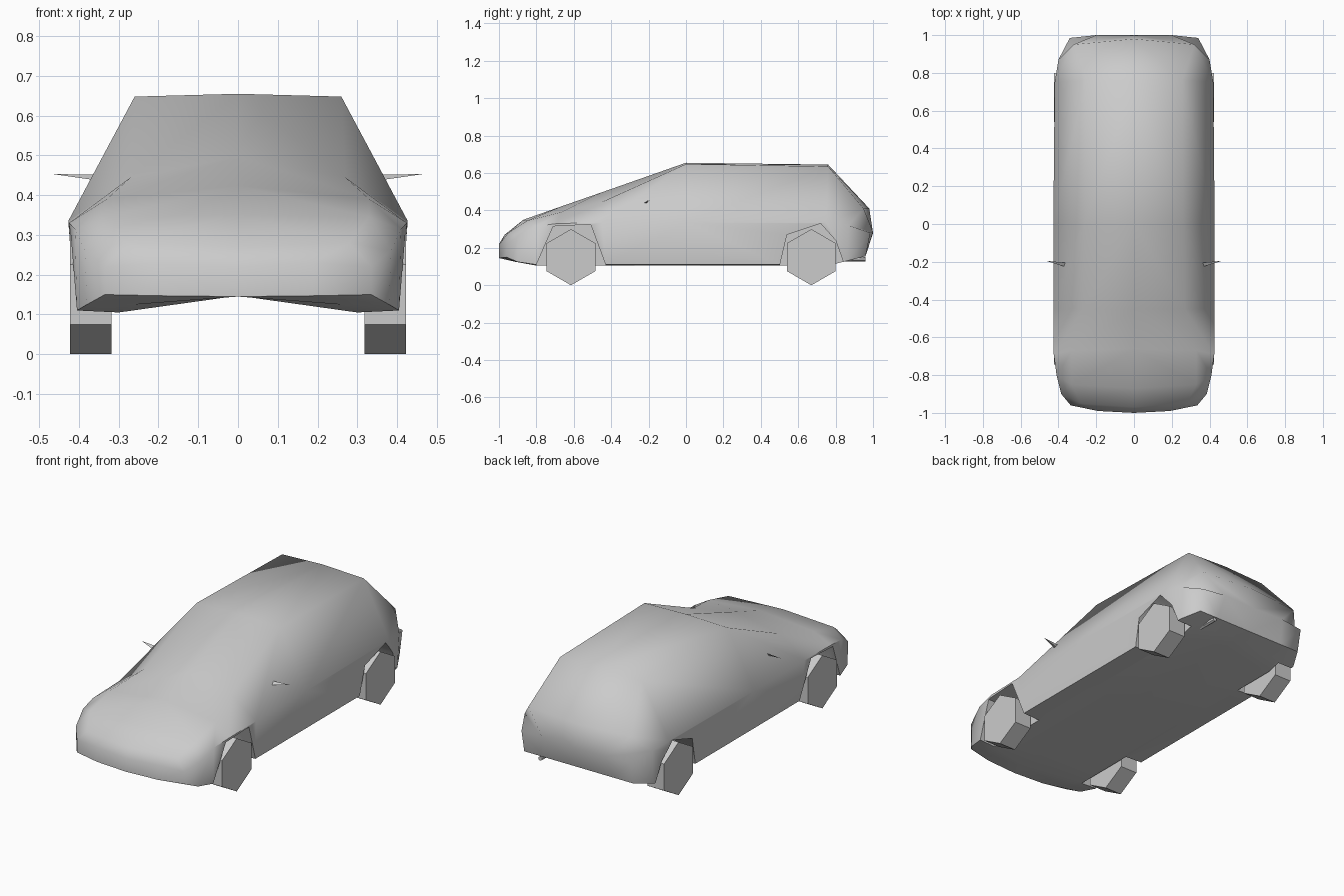
import bpy, bmesh, math

if "Cube" in bpy.data.objects:
    bpy.data.objects.remove(bpy.data.objects["Cube"])


def new_object(name, bm):
    bmesh.ops.remove_doubles(bm, verts=bm.verts, dist=0.0005)
    bmesh.ops.recalc_face_normals(bm, faces=bm.faces)
    mesh = bpy.data.meshes.new(name)
    bm.to_mesh(mesh)
    bm.free()
    obj = bpy.data.objects.new(name, mesh)
    bpy.context.collection.objects.link(obj)
    return obj


def prism(name, outline, x0, x1):
    """Extrude a (y, z) outline along x."""
    bm = bmesh.new()
    a = [bm.verts.new((x0, y, z)) for y, z in outline]
    b = [bm.verts.new((x1, y, z)) for y, z in outline]
    bm.faces.new(a)
    bm.faces.new(b)
    n = len(a)
    for i in range(n):
        bm.faces.new((a[i], a[(i + 1) % n], b[(i + 1) % n], b[i]))
    return new_object(name, bm)


# Half sections, nose to tail: sill, belt line, top edge, top centre
sides = [
    [(.335, -.96, .15), (.335, -.96, .22), (.19, -.99, .23), (0, -1, .22)],
    [(.38, -.90, .125), (.385, -.90, .26), (.28, -.95, .28), (0, -.97, .27)],
    [(.405, -.80, .11), (.41, -.80, .315), (.33, -.85, .345), (0, -.87, .35)],
    [(.41, -.70, .11), (.425, -.69, .33), (.33, -.67, .39), (0, -.66, .424)],
    [(.41, -.45, .11), (.427, -.45, .335), (.27, -.45, .445), (0, -.45, .497)],
    [(.41, 0, .11), (.427, 0, .335), (.26, 0, .648), (0, 0, .655)],
    [(.41, .76, .11), (.42, .75, .335), (.255, .76, .635), (0, .76, .645)],
    [(.395, .86, .13), (.40, .87, .32), (.32, .95, .41), (0, .98, .41)],
    [(.34, .96, .155), (.34, .985, .28), (.20, 1, .285), (0, 1, .28)],
]
# Floor per section: centre y, centre z, outer x, outer y, outer z
floor = [
    (-1, .145, .19, -.99, .147), (-.92, .147, .26, -.91, .125),
    (-.80, .15, .30, -.80, .105), (-.70, .15, .30, -.70, .105),
    (-.45, .15, .30, -.45, .105), (0, .15, .30, 0, .105),
    (.76, .15, .30, .76, .105), (.87, .152, .28, .86, .13),
    (.96, .155, .22, .96, .155),
]

# Body shell: loft both halves and close the ends
bm = bmesh.new()
for s in (1, -1):
    rows = []
    for (cy, cz, ox, oy, oz), pts in zip(floor, sides):
        pts = [(0, cy, cz), (ox, oy, oz)] + pts
        rows.append([bm.verts.new((s * x, y, z)) for x, y, z in pts])
    for r, q in zip(rows, rows[1:]):
        for i in range(5):
            bm.faces.new((r[i], r[i + 1], q[i + 1], q[i]))
    for r in (rows[0], rows[-1]):
        bm.faces.new((r[0], r[1], r[4], r[5]))
        bm.faces.new((r[1], r[2], r[3], r[4]))
body = new_object("car_body", bm)

# Wheel arches cut out of the body
arches = {
    "front": [(-.80, .05), (-.80, .11), (-.71, .315), (-.51, .325), (-.43, .11), (-.43, .05)],
    "rear": [(.50, .05), (.50, .10), (.54, .27), (.72, .33), (.80, .24), (.85, .10), (.85, .05)],
}
cutters = []
for end, outline in arches.items():
    for side, s in (("right", 1), ("left", -1)):
        cut = prism(f"{end}_{side}_arch_cutter", outline, s * .305, s * .6)
        cut.hide_render = True
        mod = body.modifiers.new("arch", "BOOLEAN")
        mod.operation = "DIFFERENCE"
        mod.solver = "EXACT"
        mod.object = cut
        cutters.append(cut)
bpy.context.view_layer.objects.active = body
body.select_set(True)
for mod in list(body.modifiers):
    bpy.ops.object.modifier_apply(modifier=mod.name)
for cut in cutters:
    bpy.data.objects.remove(cut)
bpy.ops.object.shade_smooth_by_angle(angle=math.radians(60))

# Six-sided wheels
for end, y in (("front", -.615), ("rear", .67)):
    hexagon = [(y + .15 * math.sin(k * math.pi / 3), .15 + .15 * math.cos(k * math.pi / 3))
               for k in range(6)]
    for side, s in (("right", 1), ("left", -1)):
        prism(f"{end}_{side}_wheel", hexagon, s * .318, s * .423)

# Thin pointed wing mirrors
for side, s in (("right", 1), ("left", -1)):
    bm = bmesh.new()
    tip = bm.verts.new((s * .465, -.195, .453))
    root = [bm.verts.new((s * x, y, z)) for x, y, z in
            ((.36, -.228, .438), (.36, -.205, .452), (.36, -.212, .438))]
    bm.faces.new(root)
    for i in range(3):
        bm.faces.new((root[i], root[(i + 1) % 3], tip))
    new_object(f"{side}_mirror", bm)

# Small tail pipe under the rear
bpy.ops.mesh.primitive_cylinder_add(vertices=6, radius=.012, depth=.12,
                                    location=(.24, .90, .14), rotation=(math.pi / 2, 0, 0))
bpy.context.object.name = "tail_pipe"
